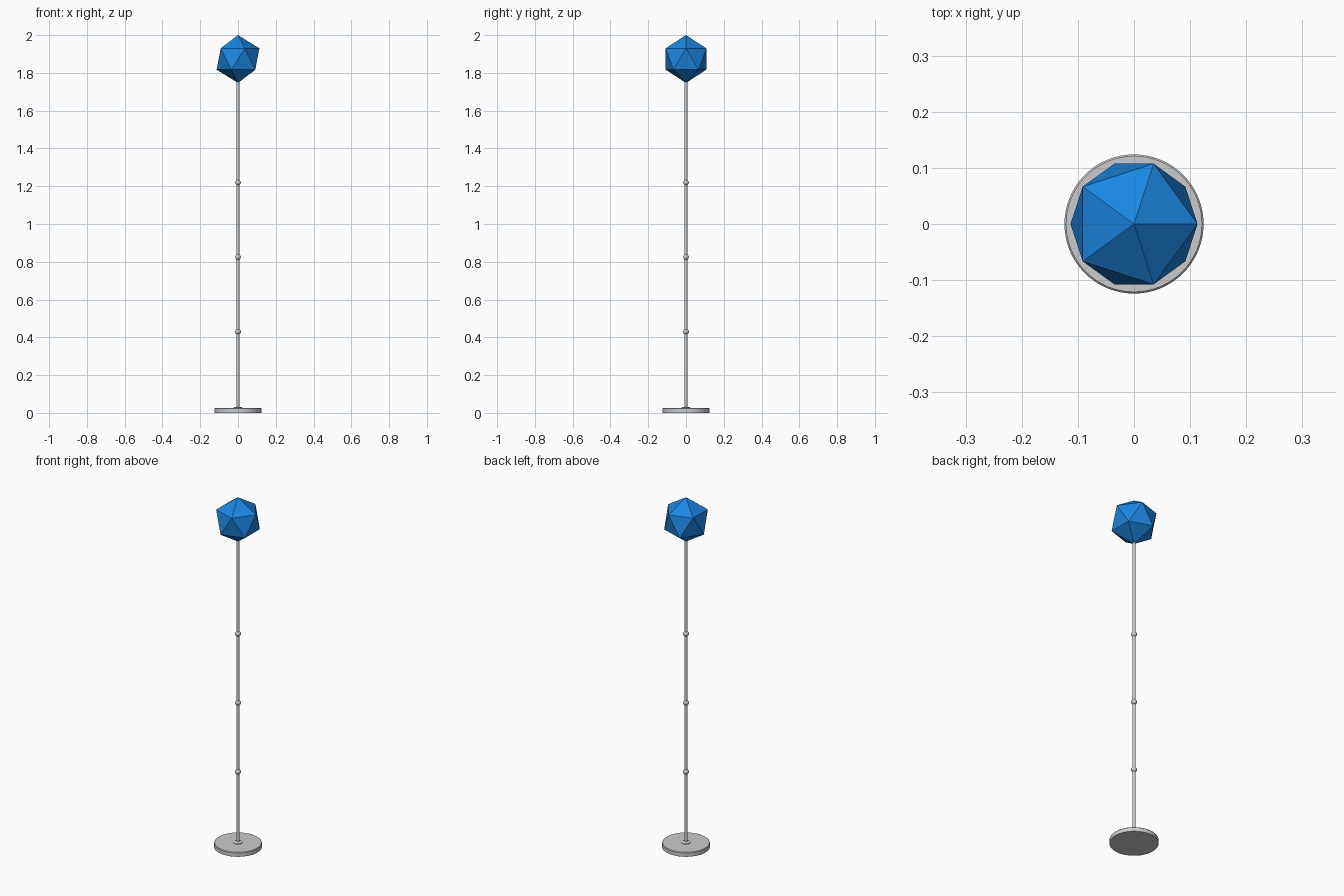
import bpy, bmesh
from math import sin, cos, pi, sqrt, radians

if "Cube" in bpy.data.objects:
    bpy.data.objects.remove(bpy.data.objects["Cube"])


def lathe(name, profile, sides=48):
    """Revolve an (r, z) profile around the z axis."""
    bm = bmesh.new()
    verts = [bm.verts.new((r, 0, z)) for r, z in profile]
    edges = [bm.edges.new(p) for p in zip(verts, verts[1:])]
    bmesh.ops.spin(bm, geom=verts + edges, axis=(0, 0, 1), cent=(0, 0, 0),
                   angle=2 * pi, steps=sides)
    bmesh.ops.remove_doubles(bm, verts=bm.verts, dist=1e-5)
    bmesh.ops.recalc_face_normals(bm, faces=bm.faces)
    return finish(name, bm, True)


def finish(name, bm, smooth):
    mesh = bpy.data.meshes.new(name)
    bm.to_mesh(mesh)
    bm.free()
    ob = bpy.data.objects.new(name, mesh)
    bpy.context.collection.objects.link(ob)
    if smooth:
        bpy.ops.object.select_all(action='DESELECT')
        ob.select_set(True)
        bpy.context.view_layer.objects.active = ob
        bpy.ops.object.shade_smooth_by_angle(angle=radians(35))
    return ob


# round foot with a small collar
lathe("base", [(0, 0), (0.124, 0), (0.124, 0.022), (0.121, 0.025), (0, 0.025)], 64)
lathe("collar", [(0, 0.02), (0.024, 0.02), (0.024, 0.028), (0.018, 0.032), (0, 0.032)], 32)

# slim pole
lathe("pole", [(0, 0.02), (0.008, 0.02), (0.008, 1.78), (0, 1.78)], 24)

# ball joints between pole sections
for i, z in enumerate((0.43, 0.825, 1.22)):
    arc = [(0.015 * sin(pi * k / 12), z - 0.015 * cos(pi * k / 12)) for k in range(13)]
    lathe(f"joint_{i + 1}", arc, 24)

# faceted icosahedron lampshade
R = 0.1265
cz = 2 - R
bm = bmesh.new()
for s in (1, -1):
    bm.verts.new((0, 0, cz + s * R))
    for k in range(5):
        a = 2 * pi * k / 5
        r = s * R * 2 / sqrt(5)
        bm.verts.new((r * cos(a), r * sin(a), cz + s * R / sqrt(5)))
bmesh.ops.convex_hull(bm, input=bm.verts)
bmesh.ops.recalc_face_normals(bm, faces=bm.faces)
shade = finish("lampshade", bm, False)
mat = bpy.data.materials.new("blue")
mat.diffuse_color = (0.01, 0.24, 0.75, 1)
mat.use_nodes = True
mat.node_tree.nodes["Principled BSDF"].inputs["Base Color"].default_value = mat.diffuse_color
shade.data.materials.append(mat)
